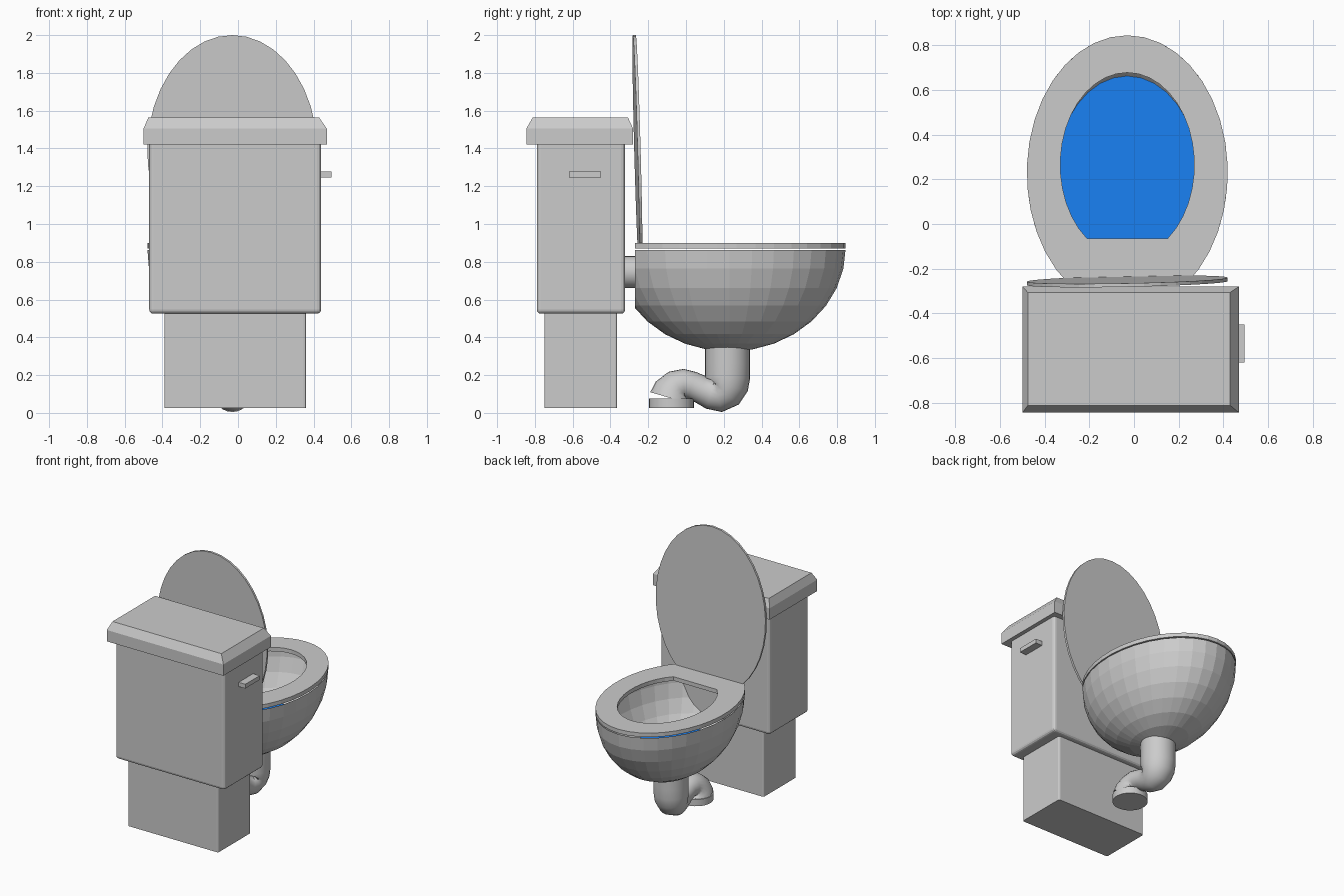
import bpy, bmesh
from math import sin, cos, pi, asin
from mathutils import Vector

if "Cube" in bpy.data.objects:
    bpy.data.objects.remove(bpy.data.objects["Cube"])

CX, CY = -0.03, 0.23      # centre of the bowl in plan
BACK = -0.27              # flat back of bowl and seat


def finish(name, bm, smooth=False):
    bmesh.ops.recalc_face_normals(bm, faces=bm.faces)
    me = bpy.data.meshes.new(name)
    bm.to_mesh(me)
    bm.free()
    ob = bpy.data.objects.new(name, me)
    bpy.context.collection.objects.link(ob)
    if smooth:
        bpy.ops.object.select_all(action='DESELECT')
        ob.select_set(True)
        bpy.context.view_layer.objects.active = ob
        bpy.ops.object.shade_smooth_by_angle(angle=0.7)
    return ob


def loft(name, rings, cyclic=False, smooth=False):
    """Skin rings of equal length; cap the ends or join last to first."""
    bm = bmesh.new()
    vs = [[bm.verts.new(p) for p in r] for r in rings]
    n = len(vs[0])
    pairs = list(zip(vs, vs[1:])) + ([(vs[-1], vs[0])] if cyclic else [])
    for a, b in pairs:
        for i in range(n):
            j = (i + 1) % n
            bm.faces.new((a[i], a[j], b[j], b[i]))
    if not cyclic:
        bm.faces.new(vs[0])
        bm.faces.new(vs[-1])
    return finish(name, bm, smooth)


def rect(x0, x1, y0, y1, z):
    return [(x0, y0, z), (x1, y0, z), (x1, y1, z), (x0, y1, z)]


def box(name, x, y, z, bevel=0.0, keep_top=False):
    ob = loft(name, [rect(*x, *y, h) for h in z], smooth=False)
    if bevel:
        bm = bmesh.new()
        bm.from_mesh(ob.data)
        edges = [e for e in bm.edges
                 if abs(e.verts[0].co.z - e.verts[1].co.z) > 0.01
                 or (keep_top and e.verts[0].co.z < z[0] + 0.01)]
        bmesh.ops.bevel(bm, geom=edges, offset=bevel, segments=3,
                        profile=0.5, affect='EDGES')
        bm.to_mesh(ob.data)
        bm.free()
    return ob


def tube(name, path, n=24):
    """Round tube through (y, z, radius) points in the plane x = CX."""
    rings = []
    for i, (y, z, r) in enumerate(path):
        a, b = path[max(i - 1, 0)], path[min(i + 1, len(path) - 1)]
        t = Vector((0, b[0] - a[0], b[1] - a[1])).normalized()
        u = Vector((1, 0, 0))
        w = t.cross(u)
        rings.append([Vector((CX, y, z)) + r * (cos(k * 2 * pi / n) * u + sin(k * 2 * pi / n) * w)
                      for k in range(n)])
    return loft(name, rings, smooth=True)


def cut_ellipse(rx, ry, drop, n=30):
    """Ellipse about the origin with its lower end cut off flat at -drop."""
    s = asin(drop / ry)
    return [(rx * cos(a), ry * sin(a))
            for a in (-s + (pi + 2 * s) * i / n for i in range(n + 1))]


# Pedestal, tank, tank lid with sloped rim, flush handle
box("pedestal", (-0.39, 0.36), (-0.75, -0.365), (0.025, 0.53), 0.012)
box("tank", (-0.47, 0.44), (-0.79, -0.322), (0.525, 1.42), 0.022, True)
loft("tank_lid", [rect(-0.50, 0.47, -0.845, -0.28, 1.42),
                  rect(-0.50, 0.47, -0.845, -0.28, 1.505),
                  rect(-0.475, 0.43, -0.812, -0.307, 1.563)])
box("flush_handle", (0.43, 0.495), (-0.62, -0.45), (1.245, 1.277))

# Bowl: lower half of a stretched sphere with a flat back
bm = bmesh.new()
bmesh.ops.create_uvsphere(bm, u_segments=32, v_segments=16, radius=1)
for v in bm.verts:
    v.co = (CX + 0.45 * v.co.x, CY + 0.615 * v.co.y, 0.87 + 0.545 * v.co.z)
for co, no in (((0, 0, 0.862), (0, 0, 1)), ((0, BACK, 0), (0, -1, 0))):
    bmesh.ops.bisect_plane(bm, geom=bm.verts[:] + bm.edges[:] + bm.faces[:],
                           plane_co=co, plane_no=no, clear_outer=True)
rim = sorted((v for v in bm.verts if abs(v.co.y - BACK) < 1e-4), key=lambda v: v.co.x)
bm.faces.new(rim)
finish("bowl", bm)

# Water surface inside the bowl
bm = bmesh.new()
bm.faces.new([bm.verts.new((CX + 0.316 * cos(k * pi / 16), CY + 0.433 * sin(k * pi / 16), 0.487))
              for k in range(32)])
water = finish("water", bm)
blue = bpy.data.materials.new("water_blue")
blue.diffuse_color = (0.01, 0.22, 0.9, 1)
blue.use_nodes = True
blue.node_tree.nodes["Principled BSDF"].inputs["Base Color"].default_value = blue.diffuse_color
water.data.materials.append(blue)

# Seat ring
outer = [(CX + x, CY + y) for x, y in cut_ellipse(0.45, 0.615, CY - BACK)]
inner = [(CX + x, 0.265 + y) for x, y in cut_ellipse(0.30, 0.413, 0.33)]
loft("seat", [[(x, y, z) for x, y in ring] for ring, z in
              ((outer, 0.87), (outer, 0.90), (inner, 0.90), (inner, 0.87))], cyclic=True)

# Raised seat cover, leaning slightly back
cover = cut_ellipse(0.45, 0.615, CY - BACK)
loft("seat_cover", [[(CX + x, -0.257 - 0.027 * z + 0.02 * x + d, 1.385 + z) for x, z in cover]
                    for d in (-0.008, 0.008)])

# Pipe from tank to bowl, and the curved drain
tube("tank_pipe", [(-0.34, 0.745, 0.085), (-0.265, 0.745, 0.085)])
tube("drain_pipe", [(0.22, 0.36, 0.12), (0.22, 0.26, 0.12), (0.22, 0.19, 0.12),
                    (0.214, 0.15, 0.118), (0.197, 0.117, 0.11), (0.168, 0.098, 0.096),
                    (0.13, 0.101, 0.082), (0.08, 0.124, 0.075), (0.03, 0.145, 0.075),
                    (-0.01, 0.153, 0.08), (-0.042, 0.143, 0.09), (-0.066, 0.115, 0.107),
                    (-0.077, 0.077, 0.117)])
tube("drain_flange", [(-0.077, 0.025, 0.12), (-0.077, 0.075, 0.12)])
